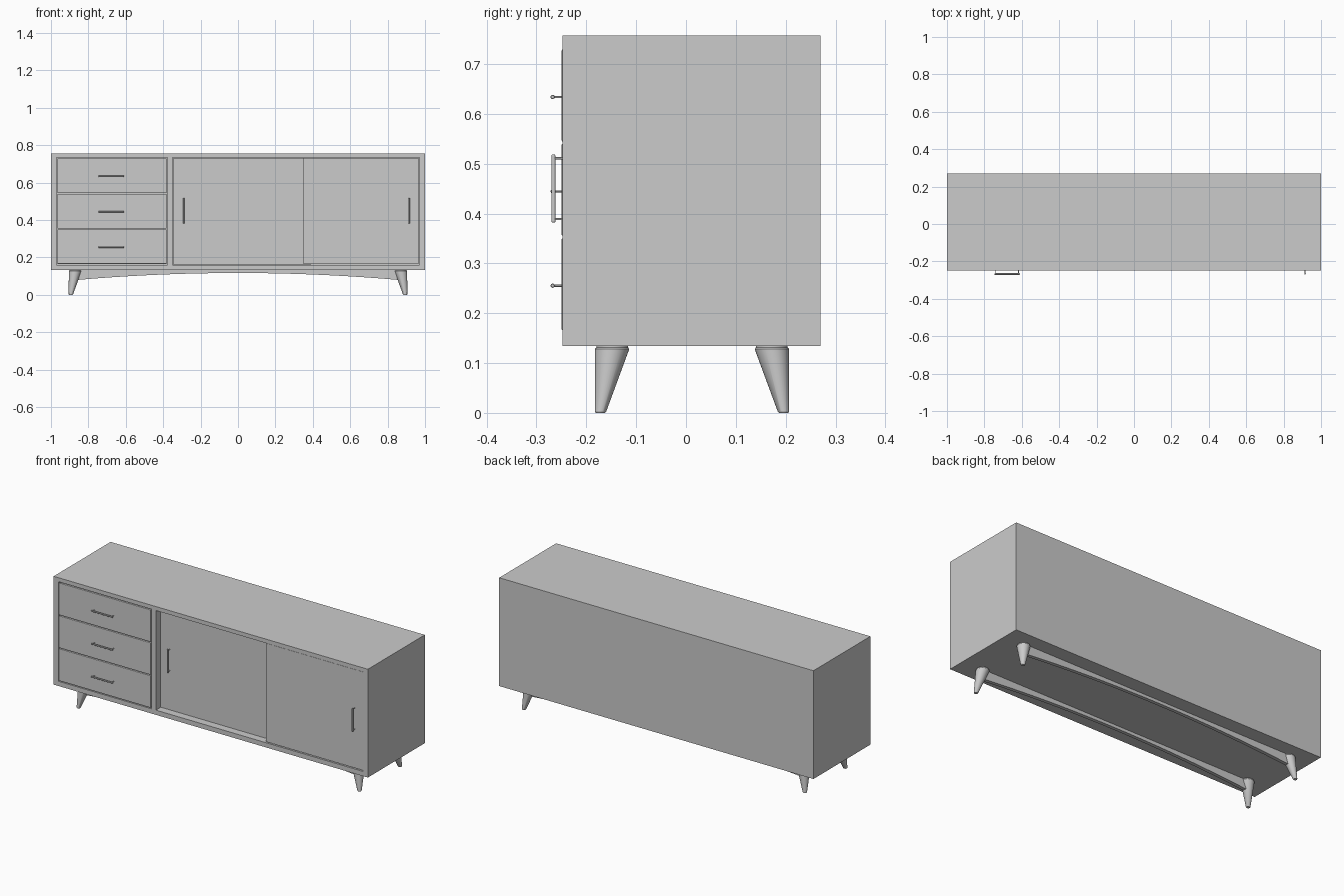
import bpy, bmesh
from mathutils import Vector

if "Cube" in bpy.data.objects:
    bpy.data.objects.remove(bpy.data.objects["Cube"])

FRONT, BACK = -0.248, 0.27
BOTTOM, TOP = 0.134, 0.757
T, TZ = 0.03, 0.023          # side and top/bottom panel thickness
LEG_Y = 0.012                # centre line of the legs


def finish(name, bm, smooth=False):
    bmesh.ops.recalc_face_normals(bm, faces=bm.faces)
    mesh = bpy.data.meshes.new(name)
    bm.to_mesh(mesh)
    bm.free()
    ob = bpy.data.objects.new(name, mesh)
    bpy.context.collection.objects.link(ob)
    if smooth:
        bpy.ops.object.select_all(action='DESELECT')
        ob.select_set(True)
        bpy.context.view_layer.objects.active = ob
        bpy.ops.object.shade_smooth_by_angle()
    return ob


def box(name, x, y, z, bevel=0.0):
    bm = bmesh.new()
    bmesh.ops.create_cube(bm, size=1)
    for v in bm.verts:
        v.co = [r[0] + (c + 0.5) * (r[1] - r[0]) for c, r in zip(v.co, (x, y, z))]
    ob = finish(name, bm)
    if bevel:
        m = ob.modifiers.new("bevel", 'BEVEL')
        m.width, m.segments = bevel, 2
    return ob


def tube(bm, rings, sides):
    """Loft circles given as (centre, radius, axis u, axis v)."""
    from math import cos, sin, tau
    loops = []
    for c, r, u, v in rings:
        loops.append([bm.verts.new(Vector(c) + r * (cos(tau * i / sides) * Vector(u)
                      + sin(tau * i / sides) * Vector(v))) for i in range(sides)])
    for a, b in zip(loops, loops[1:]):
        for i in range(sides):
            j = (i + 1) % sides
            bm.faces.new((a[i], a[j], b[j], b[i]))
    bm.faces.new(loops[0])
    bm.faces.new(loops[-1])


X, Y, Z = (1, 0, 0), (0, 1, 0), (0, 0, 1)


def handle(name, x, z, face_y, vertical):
    """Round bar on two thin posts."""
    along = Vector(Z if vertical else X)
    across = X if vertical else Z
    centre = Vector((x, face_y - 0.019, z))
    bm = bmesh.new()
    tube(bm, [(centre + along * s, r, across, Y) for s, r in
              ((-0.068, 0.003), (-0.066, 0.0042), (0.066, 0.0042), (0.068, 0.003))], 16)
    for s in (-0.061, 0.061):
        p = centre + along * s
        tube(bm, [(p, 0.0022, X, Z), (p + Vector((0, 0.021, 0)), 0.0022, X, Z)], 12)
    finish(name, bm, True)


# Carcass panels
box("top_panel", (-1, 1), (FRONT, BACK), (TOP - TZ, TOP))
box("bottom_panel", (-1, 1), (FRONT, BACK), (BOTTOM, BOTTOM + TZ + 0.004))
ZLO, ZHI = BOTTOM + TZ + 0.004, TOP - TZ
for side, s in (("left", -1), ("right", 1)):
    box(side + "_side_panel", sorted((s, s * (1 - T))), (FRONT, BACK), (ZLO, ZHI))
box("divider", (-0.377, -0.349), (FRONT, BACK - 0.02), (ZLO, ZHI))
box("back_panel", (-1 + T, 1 - T), (BACK - 0.02, BACK), (ZLO, ZHI))

# Drawers with horizontal pulls
GAP = 0.005
H = (ZHI - ZLO - 4 * GAP) / 3
for i in range(3):
    z0 = ZLO + GAP + i * (H + GAP)
    box(f"drawer_front_{i + 1}", (-0.965, -0.382), (-0.2495, -0.225), (z0, z0 + H), 0.002)
    box(f"drawer_box_{i + 1}", (-0.955, -0.392), (-0.226, 0.23), (z0 + 0.01, z0 + H - 0.02))
    handle(f"drawer_handle_{i + 1}", -0.678, z0 + H / 2 - 0.003, -0.2485, False)

# Sliding doors, the left one on the rear track
box("left_door", (-0.347, 0.39), (-0.207, -0.182), (ZLO + 0.002, ZHI - 0.005))
box("right_door", (0.35, 0.966), (-0.244, -0.216), (ZLO + 0.004, ZHI - 0.003))
handle("left_door_handle", -0.29, 0.45, -0.207, True)
handle("right_door_handle", 0.915, 0.45, -0.247, True)

# Splayed tapered legs
for sx in (-1, 1):
    for sy, row in ((-1, "front"), (1, "back")):
        bm = bmesh.new()
        rings = []
        for z, r in ((0, 0.009), (0.003, 0.0115), (0.128, 0.0345), (0.131, 0.032), (0.135, 0.032)):
            k = 0.024 * min(z / 0.13, 1)
            rings.append(((sx * (0.894 - k), LEG_Y + sy * (0.184 - k), z), r, X, Y))
        tube(bm, rings, 32)
        finish(f"{row}_{'left' if sx < 0 else 'right'}_leg", bm, True)

# Arched aprons between the legs
N = 24
for sy, row in ((-1, "front"), (1, "back")):
    bm = bmesh.new()
    xs = [-0.872 + 1.744 * i / N for i in range(N + 1)]
    yc = LEG_Y + sy * 0.165
    pts = [(x, 0.117 - 0.037 * (x / 0.86) ** 2) for x in xs]
    grid = [[bm.verts.new((x, yc + d, z)) for d in (-0.01, 0.01)]
            + [bm.verts.new((x, yc + d, BOTTOM + 0.002)) for d in (0.01, -0.01)] for x, z in pts]
    for a, b in zip(grid, grid[1:]):
        for i in range(4):
            j = (i + 1) % 4
            bm.faces.new((a[i], a[j], b[j], b[i]))
    bm.faces.new(grid[0])
    bm.faces.new(grid[-1])
    finish(row + "_apron", bm)
